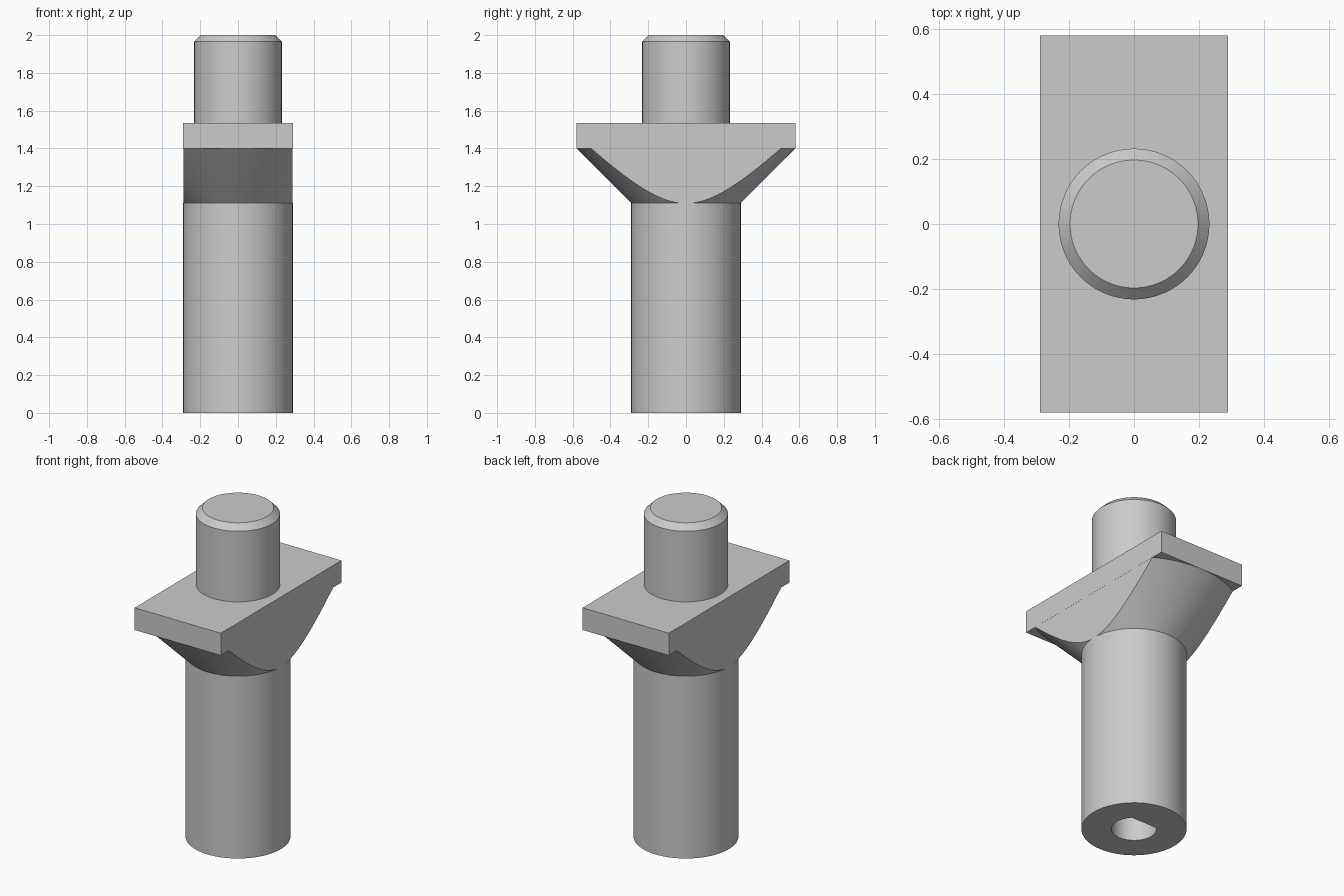
import bpy, bmesh, math

SEGMENTS = 96
HALF_WIDTH = 0.29     # shaft radius and half the slab width
HALF_LENGTH = 0.58
SHAFT_TOP, SLAB_BASE, SLAB_TOP, TOP = 1.11, 1.40, 1.535, 2.0

cube = bpy.data.objects.get("Cube")
if cube:
    bpy.data.objects.remove(cube, do_unlink=True)

grey = bpy.data.materials.new("plain grey")
grey.use_nodes = True
grey.diffuse_color = (0.6, 0.6, 0.6, 1)
grey.node_tree.nodes["Principled BSDF"].inputs["Base Color"].default_value = grey.diffuse_color


def loft(rings):
    """Skin circular rings (radius, height, flat); flat limits y to make a D shape."""
    bm = bmesh.new()
    loops = []
    for radius, z, flat in rings:
        angles = [math.tau * i / SEGMENTS for i in range(SEGMENTS)]
        loops.append([bm.verts.new((radius * math.cos(a), min(radius * math.sin(a), flat), z))
                      for a in angles])
    for low, high in zip(loops, loops[1:]):
        for i in range(SEGMENTS):
            j = (i + 1) % SEGMENTS
            bm.faces.new((low[i], low[j], high[j], high[i]))
    bm.faces.new(loops[0][::-1])
    bm.faces.new(loops[-1])
    return bm


def finish(bm, name):
    bmesh.ops.recalc_face_normals(bm, faces=bm.faces[:])
    mesh = bpy.data.meshes.new(name)
    bm.to_mesh(mesh)
    bm.free()
    mesh.materials.append(grey)
    obj = bpy.data.objects.new(name, mesh)
    bpy.context.collection.objects.link(obj)
    bpy.ops.object.select_all(action='DESELECT')
    obj.select_set(True)
    bpy.context.view_layer.objects.active = obj
    bpy.ops.object.shade_smooth_by_angle(angle=math.radians(25))
    return obj


# Shaft with a blind D-shaped socket in its underside
socket_radius, socket_flat, socket_depth = 0.125, 0.0884, 0.7
finish(loft([(socket_radius, socket_depth, socket_flat),
             (socket_radius, 0, socket_flat),
             (HALF_WIDTH, 0, 1),
             (HALF_WIDTH, SHAFT_TOP, 1)]), "shaft")

# Conical flare, trimmed flat on both sides to the slab width
flare = loft([(HALF_WIDTH, SHAFT_TOP, 1), (HALF_LENGTH, SLAB_BASE, 1)])
for side in (-1, 1):
    bmesh.ops.bisect_plane(flare, geom=flare.verts[:] + flare.edges[:] + flare.faces[:],
                           plane_co=(side * (HALF_WIDTH - 0.0005), 0, 0),
                           plane_no=(side, 0, 0), clear_outer=True)
    bmesh.ops.holes_fill(flare, edges=[e for e in flare.edges if e.is_boundary], sides=0)
finish(flare, "flare")

# Rectangular slab
slab = bmesh.new()
bmesh.ops.create_cube(slab, size=1)
bmesh.ops.scale(slab, vec=(2 * HALF_WIDTH, 2 * HALF_LENGTH, SLAB_TOP - SLAB_BASE), verts=slab.verts)
bmesh.ops.translate(slab, vec=(0, 0, (SLAB_TOP + SLAB_BASE) / 2), verts=slab.verts)
finish(slab, "slab")

# Top pin with a chamfered end
pin_radius, chamfer = 0.232, 0.035
finish(loft([(pin_radius, SLAB_TOP, 1),
             (pin_radius, TOP - chamfer, 1),
             (pin_radius - chamfer, TOP, 1)]), "pin")
